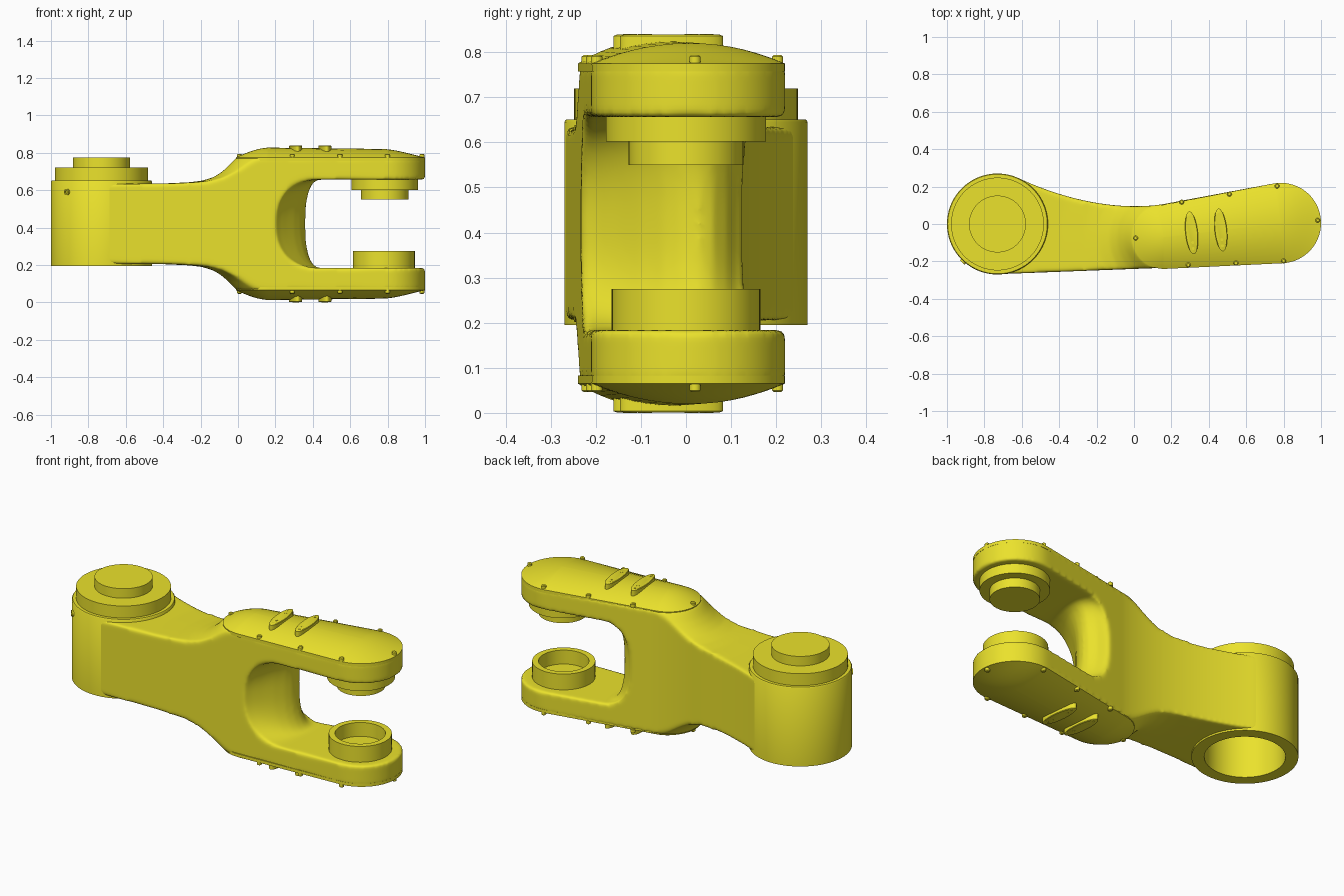
import bpy, bmesh
from math import sin, cos, radians, pi, sqrt
from mathutils import Vector
from mathutils.geometry import interpolate_bezier

if "Cube" in bpy.data.objects:
    bpy.data.objects.remove(bpy.data.objects["Cube"])

MID = 0.42  # fork halves mirror about this height
mat = bpy.data.materials.new("yellow_paint")
mat.diffuse_color = (0.83, 0.76, 0.025, 1)
mat.use_nodes = True
mat.node_tree.nodes["Principled BSDF"].inputs["Base Color"].default_value = mat.diffuse_color


def select(ob):
    bpy.ops.object.select_all(action='DESELECT')
    ob.select_set(True)
    bpy.context.view_layer.objects.active = ob


def loft(name, rings, closed_ends=True):
    """Skin equal-length closed rings of 3D points."""
    bm = bmesh.new()
    vs = [[bm.verts.new(p) for p in r] for r in rings]
    for a, b in zip(vs, vs[1:]):
        for i in range(len(a)):
            j = (i + 1) % len(a)
            bm.faces.new((a[i], a[j], b[j], b[i]))
    if closed_ends:
        bm.faces.new(vs[0])
        bm.faces.new(vs[-1])
    bmesh.ops.recalc_face_normals(bm, faces=bm.faces)
    me = bpy.data.meshes.new(name)
    bm.to_mesh(me)
    bm.free()
    ob = bpy.data.objects.new(name, me)
    bpy.context.collection.objects.link(ob)
    me.materials.append(mat)
    return ob


def smooth(ob, deg=35):
    select(ob)
    bpy.ops.object.shade_smooth_by_angle(angle=radians(deg))


def arc(cx, cy, r, a0, a1, n):
    return [(cx + r * cos(radians(a0 + (a1 - a0) * i / n)),
             cy + r * sin(radians(a0 + (a1 - a0) * i / n))) for i in range(n + 1)]


def turned(name, x, y, profile, n=72, sx=1, sy=1, rot=0):
    """Lathe (radius, z) profile about a vertical axis, optionally elliptical."""
    rings = []
    for r, z in profile:
        ring = []
        for i in range(n):
            a = 2 * pi * i / n
            u, v = r * sx * cos(a), r * sy * sin(a)
            ring.append((x + u * cos(rot) - v * sin(rot), y + u * sin(rot) + v * cos(rot), z))
        rings.append(ring)
    ob = loft(name, rings)
    smooth(ob)
    return ob


def boolean(ob, cutter, op):
    m = ob.modifiers.new("cut", 'BOOLEAN')
    m.operation, m.object, m.solver = op, cutter, 'EXACT'
    select(ob)
    bpy.ops.object.modifier_apply(modifier=m.name)
    bpy.data.objects.remove(cutter, do_unlink=True)


# Arm casting: plan outline
neck = [(p.x, p.y) for p in interpolate_bezier(
    Vector((0.15, 0.105, 0)), Vector((-0.12, 0.065, 0)),
    Vector((-0.42, 0.15, 0)), Vector((-0.62, 0.247, 0)), 24)][:-1]
outline = arc(-0.73, 0, 0.268, 66, 272, 48) + arc(0.785, 0.005, 0.215, -88, 100, 48) + neck
arm = loft("arm_casting", [[(x, y, z) for x, y in outline] for z in (0.066, 0.774)])

# Neck flare: sweeps from the thin neck out to the fork height
half = [(0.0, 1.3), (0.211, 1.2), (0.216, 0.55), (0.222, 0.42), (0.231, 0.35), (0.25, 0.29),
        (0.275, 0.25), (0.305, 0.215), (0.335, 0.187), (0.355, 0.168)]
levels = [(MID - d, r) for d, r in reversed(half)] + [(MID + d, r) for d, r in half[1:]]
flare = loft("flare", [[(x, y, z) for x, y in
                        arc(0.16, -0.07, r, 100, 265, 48) + [(1.4, -1.6), (1.4, 1.6)]]
                       for z, r in levels])
boolean(arm, flare, 'INTERSECT')

# Fork opening: arch whose tip slants from front to back
tips = [(-0.32, 0.17), (-0.25, 0.19), (-0.2, 0.222), (-0.15, 0.26), (-0.1, 0.3), (-0.05, 0.335),
        (-0.01, 0.354), (0.03, 0.36), (0.06, 0.35), (0.09, 0.32), (0.12, 0.27), (0.32, 0.2)]
rings = []
for y, tip in tips:
    ring = []
    for i in range(41):
        a = pi / 2 + pi * i / 40
        c, s = abs(cos(a)) ** 0.85, abs(sin(a)) ** 0.85
        ring.append((0.44 - (0.44 - tip) * c, y, MID + 0.236 * s * (1 if i < 20 else -1)))
    rings.append(ring + [(1.4, y, MID - 0.236), (1.4, y, MID + 0.236)])
boolean(arm, loft("opening", rings), 'DIFFERENCE')
boolean(arm, turned("bore", -0.73, 0, [(0.218, 0), (0.218, 0.515)]), 'DIFFERENCE')

# Soften the casting's edges
m = arm.modifiers.new("remesh", 'REMESH')
m.mode, m.voxel_size = 'VOXEL', 0.01
s = arm.modifiers.new("soften", 'SMOOTH')
s.factor, s.iterations = 0.5, 8
select(arm)
for mod in ("remesh", "soften"):
    bpy.ops.object.modifier_apply(modifier=mod)
smooth(arm, 50)

# Shoulder drum with stepped top and open bore below
turned("shoulder_drum", -0.73, 0,
       [(0.0005, 0.5), (0.205, 0.5), (0.205, 0.195), (0.27, 0.195), (0.27, 0.645), (0.266, 0.651),
        (0.248, 0.651), (0.248, 0.72), (0.152, 0.72), (0.152, 0.775), (0.0005, 0.775)], 96)

# Side plug on the drum
plug = turned("shoulder_plug", 0, 0, [(0.017, 0), (0.017, 0.012), (0.009, 0.012), (0.009, 0.006)], 16)
plug.location = (-0.91, -sqrt(0.27 ** 2 - 0.18 ** 2) + 0.004, 0.59)
plug.rotation_euler = Vector((-0.18, -0.2, 0)).to_track_quat('Z', 'Y').to_euler()

# Wrist hubs
turned("upper_wrist_hub", 0.785, 0, [(0.178, 0.68), (0.178, 0.602), (0.127, 0.602), (0.127, 0.55)])
turned("lower_wrist_ring", 0.78, 0, [(0.165, 0.16), (0.165, 0.275), (0.132, 0.275), (0.132, 0.195)])


def fork_cover(side, zf):
    """Domed cover, raised pads and bolts for one fork arm."""
    def dome(x, t):
        return 0.775 + 0.06 * (1 - (1 - t) ** 2) * (1 - 0.3 * ((x - 0.42) / 0.4) ** 2)

    def stadium(t):
        k = 1 - t
        return arc(0.16, -0.07, 0.17 * k, 100, 272, 32) + arc(0.785, 0.005, 0.215 * k, -88, 100, 32)
    rings = [[(x, y, zf(0.757)) for x, y in stadium(0)]]
    for t in (0, 0.05, 0.12, 0.2, 0.3, 0.42, 0.56, 0.7, 0.85, 0.99):
        rings.append([(x, y, zf(dome(x, t))) for x, y in stadium(t)])
    smooth(loft(side + "_cover", rings))

    for i, (x, y) in enumerate([(0.308, -0.047), (0.464, -0.032)]):
        rot = radians(6)
        turned(f"{side}_pad_{i}", x, y, [(1, zf(0.79)), (1, zf(0.836)), (0.93, zf(0.839))],
               40, 0.033, 0.115, rot)
        for d in (-0.085, -0.052, 0.052, 0.085):
            turned(f"{side}_pad_screw_{i}", x - d * sin(rot), y + d * cos(rot),
                   [(0.008, zf(0.83)), (0.008, zf(0.84))], 12)

    for x, y in [(0.255, 0.118), (0.51, 0.16), (0.765, 0.203), (0.983, 0.02),
                 (0.8, -0.198), (0.545, -0.209), (0.29, -0.219), (0.008, -0.075)]:
        turned(side + "_bolt", x, y, [(0.013, zf(0.772)), (0.013, zf(0.79)), (0.008, zf(0.794))], 14)


fork_cover("upper", lambda z: z)
fork_cover("lower", lambda z: 2 * MID - z)
